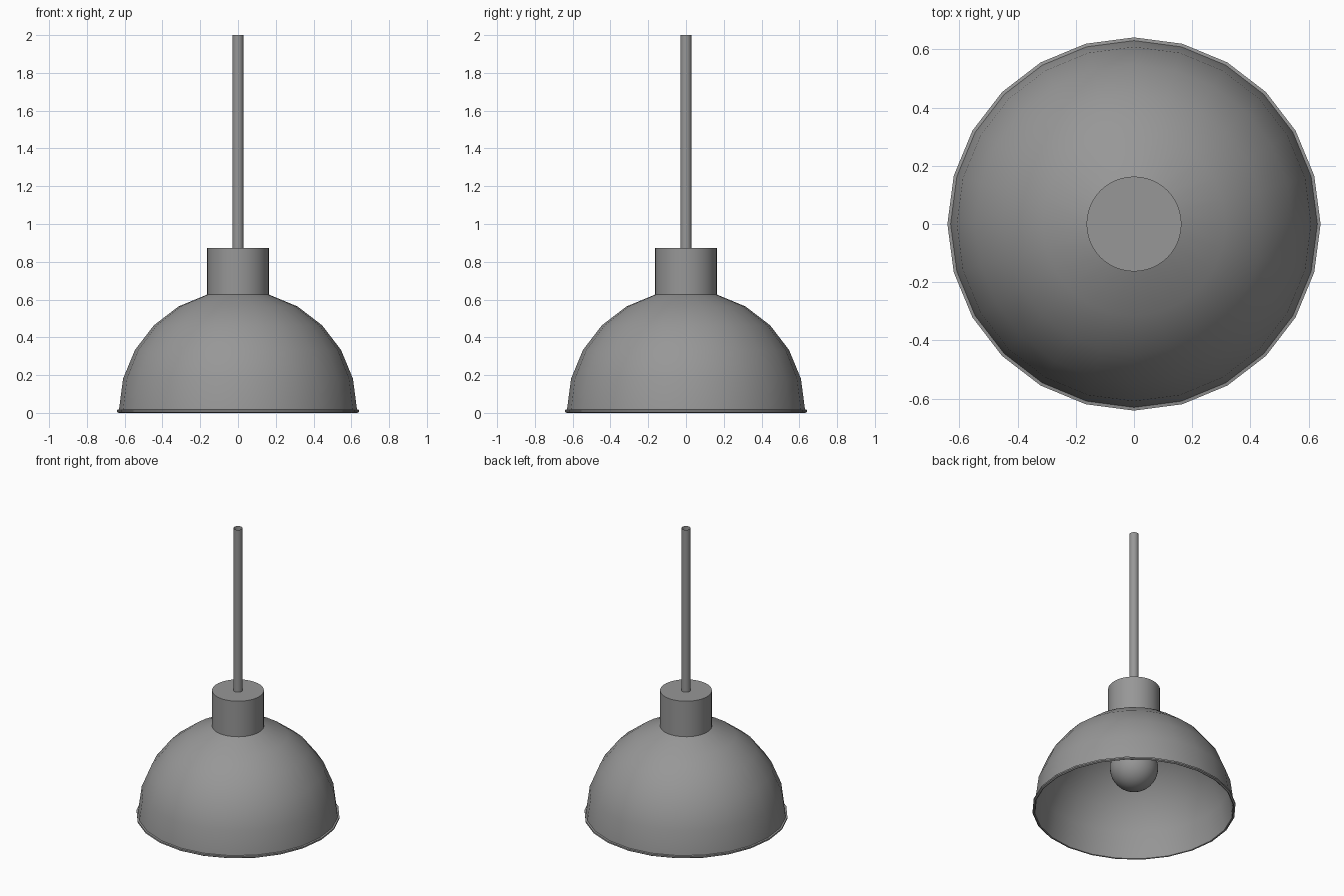
import bpy, bmesh
from math import pi, sin, cos, radians

if "Cube" in bpy.data.objects:
    bpy.data.objects.remove(bpy.data.objects["Cube"])

dark_grey = bpy.data.materials.new("dark_grey")
dark_grey.diffuse_color = (0.31, 0.31, 0.31, 1)
dark_grey.use_nodes = True
dark_grey.node_tree.nodes["Principled BSDF"].inputs["Base Color"].default_value = dark_grey.diffuse_color


def lathe(name, profile, sides, closed=False, angle=40):
    """Revolve (radius, z) points about z; a radius of 0 becomes a pole."""
    bm = bmesh.new()
    rings = []
    for r, z in profile:
        if r == 0:
            rings.append([bm.verts.new((0, 0, z))] * sides)
        else:
            rings.append([bm.verts.new((r * cos(2 * pi * i / sides),
                                        r * sin(2 * pi * i / sides), z))
                          for i in range(sides)])
    pairs = list(zip(rings, rings[1:]))
    if closed:
        pairs.append((rings[-1], rings[0]))
    for a, b in pairs:
        for i in range(sides):
            j = (i + 1) % sides
            corners = list(dict.fromkeys((a[i], a[j], b[j], b[i])))
            bm.faces.new(corners)
    bmesh.ops.recalc_face_normals(bm, faces=bm.faces)
    mesh = bpy.data.meshes.new(name)
    bm.to_mesh(mesh)
    bm.free()
    mesh.materials.append(dark_grey)
    obj = bpy.data.objects.new(name, mesh)
    bpy.context.collection.objects.link(obj)
    bpy.ops.object.select_all(action='DESELECT')
    obj.select_set(True)
    bpy.context.view_layer.objects.active = obj
    bpy.ops.object.shade_smooth_by_angle(angle=radians(angle))
    return obj


def arc(radius, centre_z, start, end, steps):
    angles = [radians(start + (end - start) * i / steps) for i in range(steps + 1)]
    return [(radius * cos(a), centre_z + radius * sin(a)) for a in angles]


# Thin hemispherical shade with a small outward lip at the rim
outer = arc(0.63, 0.018, 0, 75, 5)
inner = arc(0.622, 0.018, 75, 0, 5)
lip = [(0.626, 0.003), (0.632, 0.0), (0.641, 0.006), (0.641, 0.016)]
lathe("shade", outer + inner + lip, 24, closed=True)

# Socket housing on top of the shade
lathe("socket_cap", [(0, 0.625), (0.163, 0.625), (0.163, 0.873), (0, 0.873)], 48)

# Hanging rod, open at its upper end
lathe("hanging_rod", [(0.029, 0.868), (0.029, 2.0)], 32)

# Round bulb with a neck running up into the socket
ball = arc(0.152, 0.302, -90, 50, 14)
ball[0] = (0, 0.15)
lathe("bulb", ball + [(0.075, 0.46), (0.07, 0.50), (0.07, 0.63)], 32)
